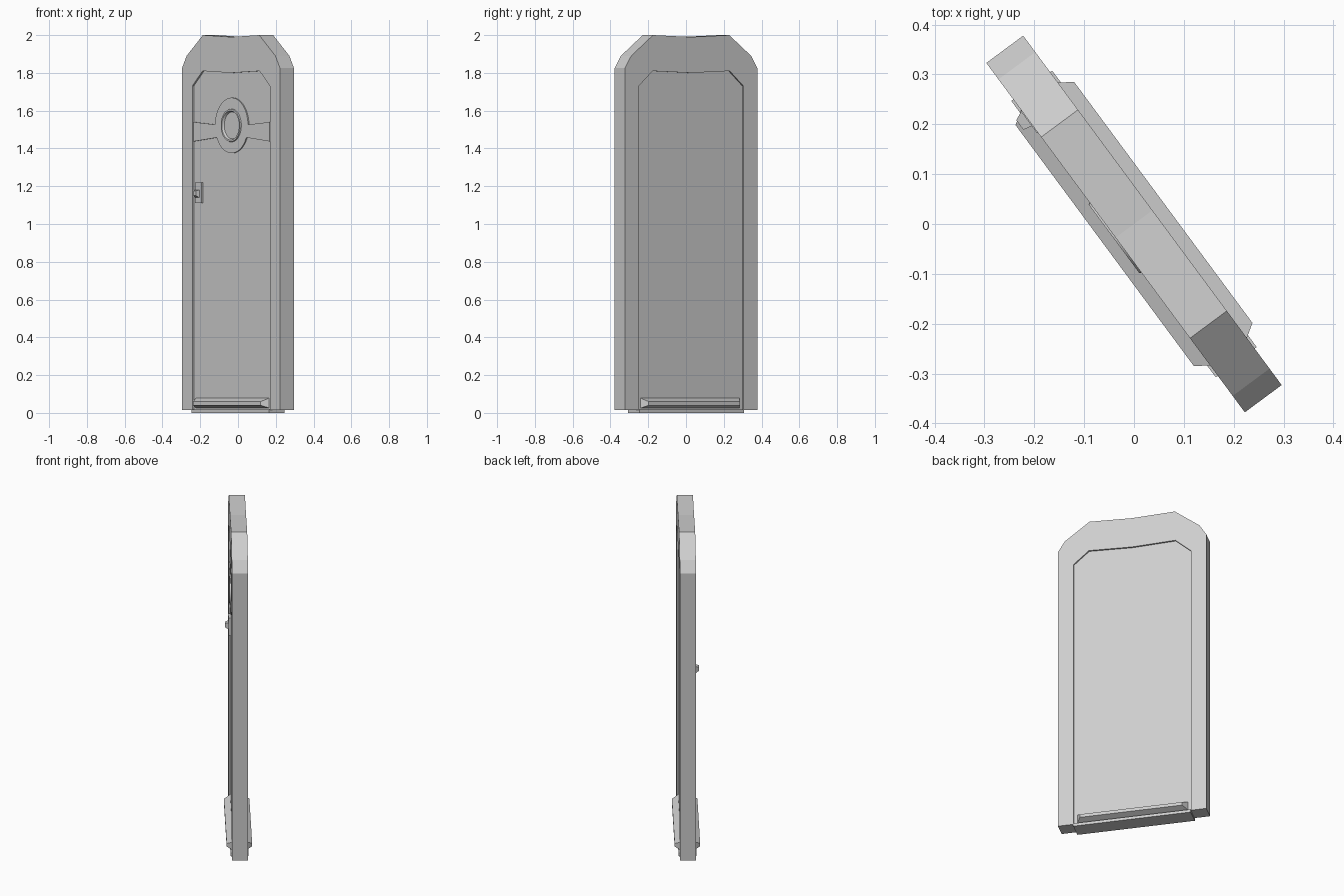
import bpy, bmesh, math
from mathutils import Matrix

cube = bpy.data.objects.get("Cube")
if cube:
    bpy.data.objects.remove(cube, do_unlink=True)

TURN = math.radians(-53.5)   # whole door stands turned about z
FACE = 0.036                 # half thickness of the door leaf
FRAME = 0.046                # half thickness of the frame

grey = bpy.data.materials.new("plain_grey")
grey.use_nodes = True
grey.diffuse_color = (0.62, 0.62, 0.62, 1)
grey.node_tree.nodes["Principled BSDF"].inputs["Base Color"].default_value = (0.62, 0.62, 0.62, 1)


def finish(name, bm):
    bmesh.ops.remove_doubles(bm, verts=bm.verts, dist=1e-5)
    bmesh.ops.recalc_face_normals(bm, faces=bm.faces)
    mesh = bpy.data.meshes.new(name)
    bm.to_mesh(mesh)
    bm.free()
    mesh.materials.append(grey)
    ob = bpy.data.objects.new(name, mesh)
    bpy.context.collection.objects.link(ob)
    ob.rotation_euler.z = TURN
    return ob


def loft(name, first, y0, last, y1):
    """Solid between two matching x-z outlines at depths y0 and y1."""
    bm = bmesh.new()
    a = [bm.verts.new((x, y0, z)) for x, z in first]
    b = [bm.verts.new((x, y1, z)) for x, z in last]
    bm.faces.new(a)
    bm.faces.new(b)
    for i in range(len(a)):
        j = (i + 1) % len(a)
        bm.faces.new((a[i], a[j], b[j], b[i]))
    return finish(name, bm)


def prism(name, pts, y0, y1):
    return loft(name, pts, y0, pts, y1)


def rect(x0, x1, z0, z1):
    return [(x0, z0), (x1, z0), (x1, z1), (x0, z1)]


def arch(half, top):
    """Mirror a right-hand outline across the centre, ending in a dipped top."""
    return half + [(0, top)] + [(-x, z) for x, z in reversed(half)]


# Frame: chamfered arch with an open doorway
outer = arch([(0.436, 0.015), (0.436, 1.825), (0.395, 1.89), (0.251, 2.0)], 1.99)
inner = arch([(0.345, 0.015), (0.345, 1.73), (0.254, 1.81)], 1.8)
prism("door_frame", outer + inner[::-1], -FRAME, FRAME)

# Leaf, recessed on both sides, and the threshold below it
prism("door_leaf", inner, -FACE, FACE)
prism("threshold", rect(-0.345, 0.345, 0, 0.018), -0.051, 0.051)

# Bevelled kick bars, front and back
for name, s in (("front_kick_bar", -1), ("back_kick_bar", 1)):
    loft(name, rect(-0.325, 0.325, 0.026, 0.078), s * FACE,
         rect(-0.301, 0.301, 0.04, 0.06), s * 0.073)

# Flared bands either side of the round boss
for name, s in (("left_band", 1), ("right_band", -1)):
    band = [(0.34, 1.437), (0.34, 1.54), (0.13, 1.525), (0.13, 1.458)]
    prism(name, [(s * x, z) for x, z in band], -FACE, -0.043)

# Round boss with a raised rim and a sunken centre
bm = bmesh.new()
profile = [(0.147, -0.034), (0.147, -0.043), (0.088, -0.043), (0.086, -0.05),
           (0.077, -0.05), (0.071, -0.038), (0, -0.038)]
vs = [bm.verts.new((r, y, 0)) for r, y in profile]
edges = [bm.edges.new(p) for p in zip(vs, vs[1:])]
bmesh.ops.spin(bm, geom=vs + edges, cent=(0, 0, 0), axis=(0, 1, 0),
               angle=math.tau, steps=40)
bmesh.ops.transform(bm, matrix=Matrix.Translation((0, 0, 1.522)), verts=bm.verts)
boss = finish("round_boss", bm)
bpy.ops.object.select_all(action="DESELECT")
boss.select_set(True)
bpy.context.view_layer.objects.active = boss
bpy.ops.object.shade_smooth_by_angle(angle=math.radians(25))

# Latch plate with a small pull
prism("latch_plate", rect(-0.318, -0.262, 1.11, 1.22), -FACE, -0.048)
loft("latch_pull", rect(-0.316, -0.28, 1.14, 1.18), -0.048,
     rect(-0.308, -0.284, 1.15, 1.175), -0.066)
